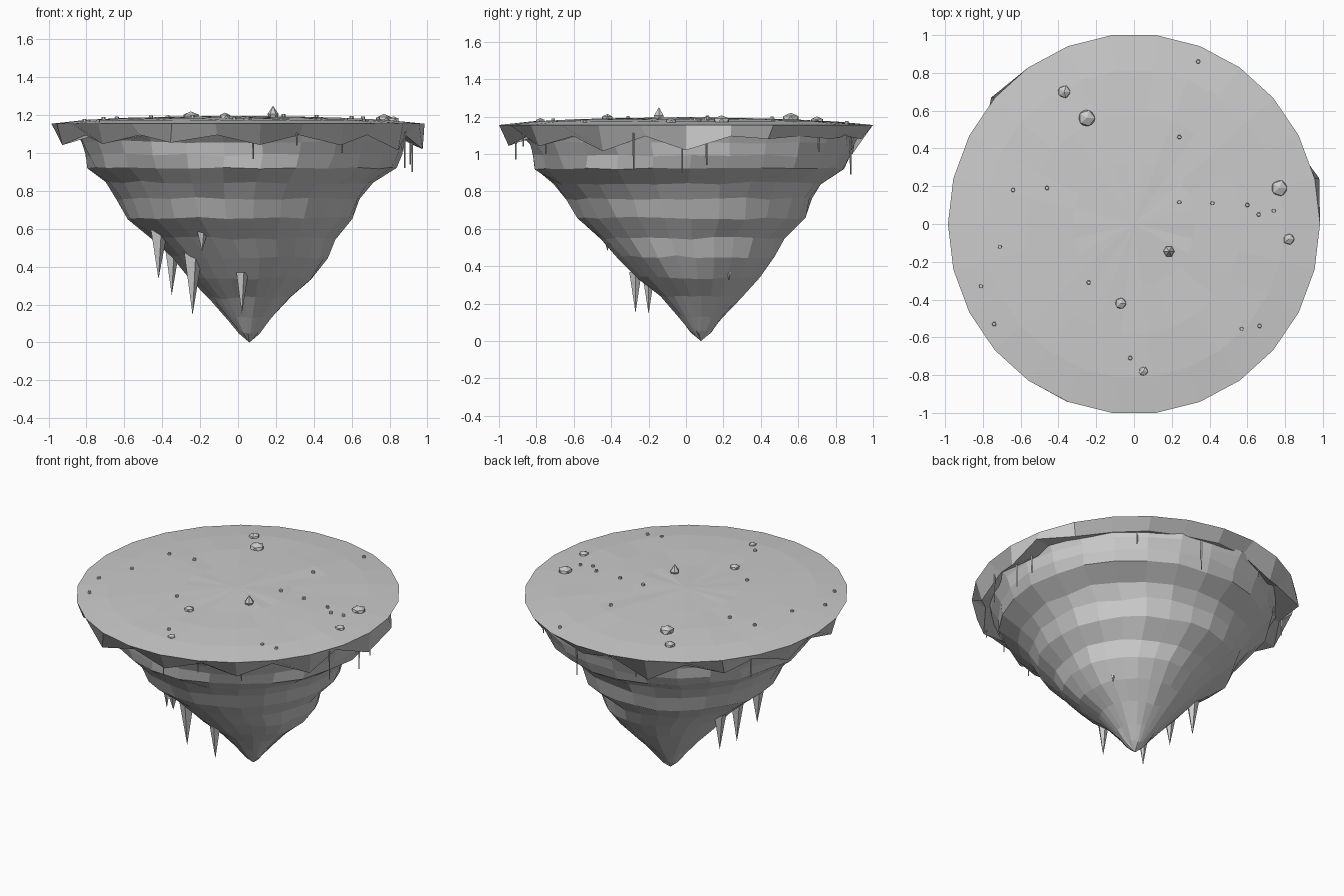
import bpy, bmesh, math, random
from mathutils import Vector

if "Cube" in bpy.data.objects:
    bpy.data.objects.remove(bpy.data.objects["Cube"])

random.seed(4)
N = 26  # sides of the island

stone = bpy.data.materials.new("grey_stone")
stone.diffuse_color = (0.6, 0.6, 0.6, 1)
stone.use_nodes = True
stone.node_tree.nodes["Principled BSDF"].inputs["Base Color"].default_value = stone.diffuse_color


def finish(name, bm):
    bmesh.ops.recalc_face_normals(bm, faces=bm.faces)
    mesh = bpy.data.meshes.new(name)
    bm.to_mesh(mesh)
    bm.free()
    mesh.materials.append(stone)
    ob = bpy.data.objects.new(name, mesh)
    bpy.context.collection.objects.link(ob)
    return ob


def loft(name, rings, start=None, end=None):
    """Skin a stack of vertex rings, with optional end points."""
    bm = bmesh.new()
    loops = [[bm.verts.new(p) for p in ring] for ring in rings]
    for a, b in zip(loops, loops[1:]):
        for k in range(len(a)):
            j = (k + 1) % len(a)
            bm.faces.new((a[k], a[j], b[j], b[k]))
    for point, loop in ((start, loops[0]), (end, loops[-1])):
        if point:
            v = bm.verts.new(point)
            for k in range(len(loop)):
                bm.faces.new((v, loop[k], loop[(k + 1) % len(loop)]))
    return finish(name, bm)


def ring(z, r, cx=0, cy=0, wobble=0.0, dz=0.0):
    pts = []
    for k in range(N):
        a = math.tau * k / N
        rr = r * (1 + random.uniform(-wobble, wobble))
        pts.append((cx + 0.985 * rr * math.cos(a), cy + 1.007 * rr * math.sin(a),
                    z + random.uniform(-dz, dz)))
    return pts


# Flat ground cap with a zigzag overhanging skirt, shallower at the back right
special = {0: (0.975, 1.02), 1: (1.01, 1.095), 8: (0.955, 1.005), 10: (1.01, 1.075),
           18: (1.005, 1.055), 24: (0.955, 1.015)}
skirt = []
for k in range(N):
    a = math.tau * k / N
    if k in special:
        r, z = special[k]
    elif k % 2:
        r, z = 0.91, 1.095
    elif 2 <= k <= 6:
        r, z = 0.945, 1.08
    else:
        r, z = 0.955, 1.055 + random.uniform(-0.015, 0.005)
    skirt.append((r * math.cos(a), r * math.sin(a), z))
loft("ground_cap",
     [ring(1.19, 0.33, dz=0.003), ring(1.185, 0.58, dz=0.003), ring(1.174, 0.81, dz=0.002),
      ring(1.155, 1.0), skirt, ring(1.10, 0.84)], start=(0, 0, 1.197))

# Layered rock body narrowing to an off-centre tip: z, radius, centre x, centre y
layers = [(1.105, 0.895, 0.02, 0.02), (1.06, 0.87, 0.025, 0.025), (0.99, 0.845, 0.03, 0.03),
          (0.92, 0.82, 0.02, 0.02), (0.845, 0.71, 0.01, 0.01), (0.76, 0.65, 0.005, 0.02),
          (0.655, 0.61, 0.01, 0.03), (0.55, 0.49, 0.03, 0.03), (0.45, 0.42, 0.065, 0.05),
          (0.34, 0.325, 0.07, 0.065), (0.235, 0.215, 0.065, 0.08), (0.13, 0.12, 0.06, 0.08),
          (0.05, 0.055, 0.06, 0.08)]
loft("rock_body", [ring(z, r, x, y, 0.016, 0.008) for z, r, x, y in layers],
     end=(0.06, 0.08, 0))


def spike(name, x, y, z_base, z_tip, r, sides=5, r_tip=0.0):
    """Tapered spike or stick; its tip sits at x, y."""
    def circle(rad, z):
        return [(x + rad * math.cos(math.tau * k / sides),
                 y + rad * math.sin(math.tau * k / sides), z) for k in range(sides)]
    rings = [circle(r, z_base)] + ([circle(r_tip, z_tip)] if r_tip else [])
    return loft(name, rings, (x, y, z_base), (x, y, z_tip))


# Stalactites under the body
for x, y, zb, zt, r in ((-0.42, -0.16, 0.60, 0.335, 0.05), (-0.35, 0.14, 0.57, 0.25, 0.055),
                        (-0.24, -0.20, 0.54, 0.145, 0.065), (0.02, -0.27, 0.37, 0.15, 0.035),
                        (-0.19, -0.42, 0.60, 0.48, 0.035), (0.36, 0.23, 0.37, 0.32, 0.012)):
    spike("stalactite", x, y, zb, zt, r)

# Thin roots hanging from the skirt
for x, y, zt in ((0.08, -0.91, 0.97), (0.31, -0.87, 1.04), (0.55, -0.75, 1.0),
                 (0.88, -0.28, 0.92), (0.92, -0.02, 0.90), (0.91, 0.11, 0.94),
                 (0.57, 0.71, 1.01), (0.20, 0.88, 0.89), (-0.25, 0.89, 1.0),
                 (-0.80, 0.45, 0.98)):
    spike("hanging_root", x, y, 1.12, zt, 0.006, 4, 0.004)


def ground_z(x, y):
    d = math.hypot(x, y)
    return 1.197 - 0.025 * d if d < 0.6 else 1.182 - 0.065 * (d - 0.6)


# Faceted boulders on the ground
for x, y, r in ((-0.37, 0.70, 0.037), (-0.25, 0.56, 0.049), (0.77, 0.19, 0.046),
                (0.82, -0.08, 0.032), (-0.07, -0.42, 0.033), (0.05, -0.78, 0.027)):
    bm = bmesh.new()
    bmesh.ops.create_icosphere(bm, subdivisions=1, radius=r)
    for v in bm.verts:
        v.co = Vector((v.co.x, v.co.y, v.co.z * 0.7)) * random.uniform(0.95, 1.06)
    ob = finish("boulder", bm)
    ob.location = (x, y, ground_z(x, y) + 0.12 * r)

# Pointed crystal near the middle
loft("crystal", [[(0.185 + r * math.cos(math.tau * k / 6), -0.145 + r * math.sin(math.tau * k / 6), z)
                  for k in range(6)] for z, r in ((1.18, 0.02), (1.205, 0.03))],
     end=(0.185, -0.145, 1.25))

# Small scattered pebbles
for x, y in ((0.34, 0.86), (0.24, 0.46), (-0.64, 0.18), (-0.46, 0.19), (0.24, 0.115),
             (0.415, 0.11), (0.60, 0.10), (0.66, 0.05), (0.74, 0.07), (-0.71, -0.12),
             (-0.81, -0.33), (-0.74, -0.53), (-0.24, -0.31), (0.57, -0.555), (0.665, -0.54),
             (-0.02, -0.71)):
    z = ground_z(x, y)
    spike("pebble", x, y, z - 0.01, z + 0.015, 0.013, 6, 0.01)
